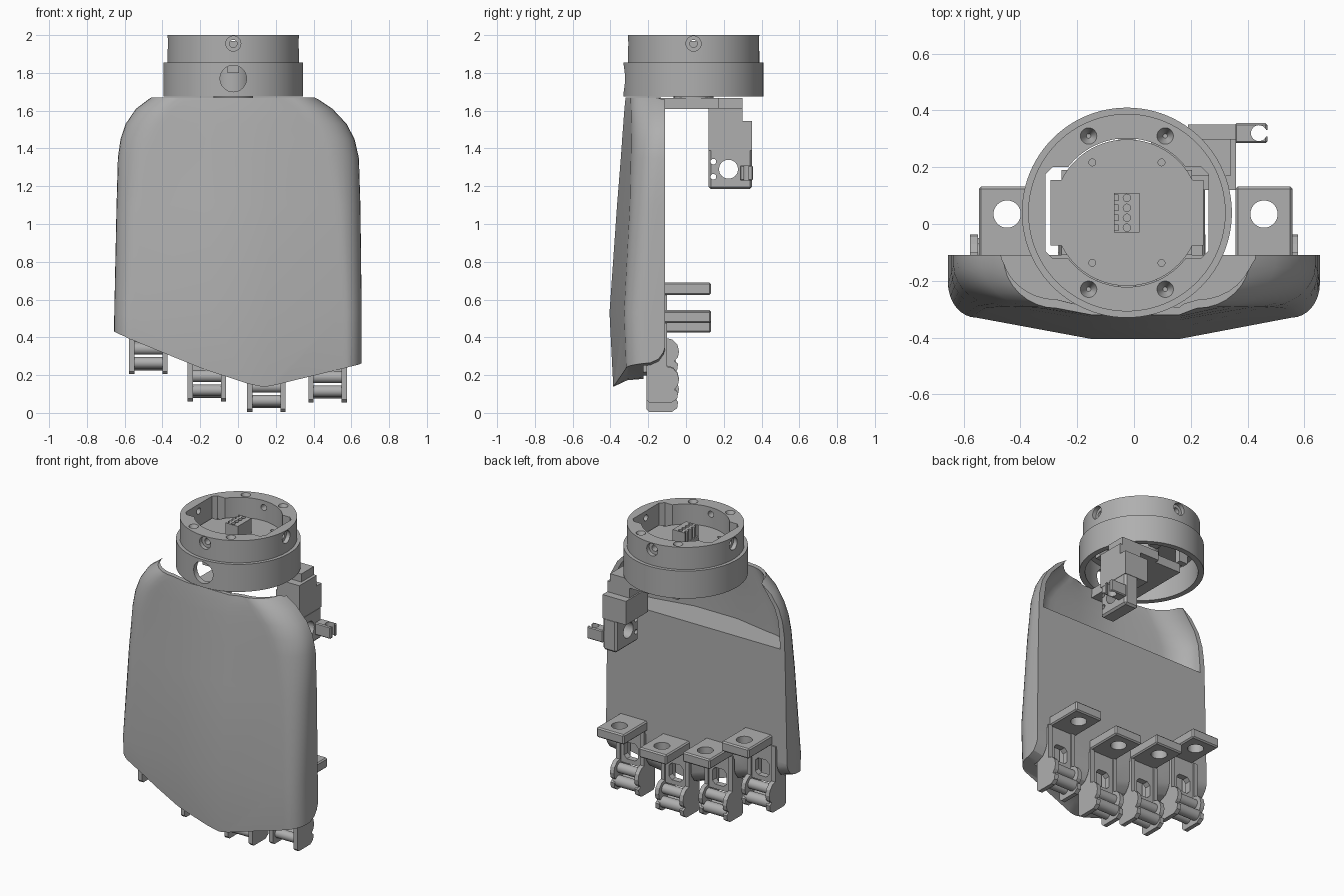
import bpy, bmesh, math
from mathutils import Vector, Matrix

cube = bpy.data.objects.get("Cube")
if cube:
    bpy.data.objects.remove(cube, do_unlink=True)

grey = bpy.data.materials.new("plain_grey")
grey.use_nodes = True
COLOUR = (0.43, 0.43, 0.43, 1)
grey.diffuse_color = COLOUR
grey.node_tree.nodes["Principled BSDF"].inputs["Base Color"].default_value = COLOUR


def make(name, bm):
    bmesh.ops.recalc_face_normals(bm, faces=bm.faces)
    mesh = bpy.data.meshes.new(name)
    bm.to_mesh(mesh)
    bm.free()
    mesh.materials.append(grey)
    obj = bpy.data.objects.new(name, mesh)
    bpy.context.collection.objects.link(obj)
    return obj


def box(name, x, y, z, bevel=0):
    bm = bmesh.new()
    bmesh.ops.create_cube(bm, size=1)
    for v in bm.verts:
        for i, (lo, hi) in enumerate((x, y, z)):
            v.co[i] = lo if v.co[i] < 0 else hi
    if bevel:
        bmesh.ops.bevel(bm, geom=bm.edges[:], offset=bevel, segments=1, affect='EDGES')
    return make(name, bm)


def rod(name, a, b, r, r2=None, sides=48):
    a, b = Vector(a), Vector(b)
    bm = bmesh.new()
    turn = (b - a).to_track_quat('Z', 'Y').to_matrix().to_4x4()
    bmesh.ops.create_cone(bm, cap_ends=True, segments=sides, radius1=r,
                          radius2=r if r2 is None else r2, depth=(b - a).length,
                          matrix=Matrix.Translation((a + b) / 2) @ turn)
    return make(name, bm)


def skin(name, sections):
    # closed solid through matching cross-sections
    bm = bmesh.new()
    rings = [[bm.verts.new(p) for p in points] for points in sections]
    for a, b in zip(rings, rings[1:]):
        for i in range(len(a)):
            j = (i + 1) % len(a)
            bm.faces.new((a[i], a[j], b[j], b[i]))
    bm.faces.new(rings[0])
    bm.faces.new(rings[-1])
    return make(name, bm)


def prism(name, profile, x0, x1):
    # side profile in y and z, extruded along x
    return skin(name, [[(x, y, z) for y, z in profile] for x in (x0, x1)])


def boolean(obj, other, op='DIFFERENCE'):
    mod = obj.modifiers.new("cut", 'BOOLEAN')
    mod.operation, mod.object, mod.solver = op, other, 'EXACT'
    graph = bpy.context.evaluated_depsgraph_get()
    mesh = bpy.data.meshes.new_from_object(obj.evaluated_get(graph))
    obj.modifiers.clear()
    if len(mesh.polygons):  # keep the part if a cut would remove it all
        obj.data = mesh
    bpy.data.objects.remove(other, do_unlink=True)


def smooth(obj, angle=32):
    bpy.ops.object.select_all(action='DESELECT')
    obj.select_set(True)
    bpy.context.view_layer.objects.active = obj
    bpy.ops.object.shade_smooth_by_angle(angle=math.radians(angle))


def shell(name, rows, back, inset=0):
    # each row: height, left, right, front y, corner y, corner radii
    sections = []
    for z, xl, xr, yf, yc, rx, ry in rows:
        xl, xr, yf, yc = xl + inset, xr - inset, yf + inset, yc + inset
        arc = [math.pi / 2 * i / 8 for i in range(9)]
        left = [(xl + rx - rx * math.cos(a), yc + ry - ry * math.sin(a)) for a in arc]
        right = [(xr + xl - x, y) for x, y in reversed(left)]
        points = [(xl, back)] + left + [(-.15, yf), (.16, yf)] + right + [(xr, back)]
        sections.append([(x, y, z) for x, y in points])
    return skin(name, sections)


# Palm shell, trimmed to its slanted lower edge and hollowed at the top
lower = [(0, -.66, .655, -.378, -.31, .1, .12), (.53, -.655, .655, -.405, -.33, .1, .12),
         (1.1, -.643, .648, -.365, -.3, .14, .13)]
upper = [(1.35, -.636, .64, -.345, -.295, .19, .15), (1.45, -.622, .617, -.338, -.293, .2, .16),
         (1.53, -.595, .575, -.332, -.293, .21, .17), (1.61, -.54, .5, -.326, -.295, .2, .175),
         (1.67, -.46, .41, -.32, -.297, .19, .18)]
palm = shell("palm_shell", lower + upper, -.11)
outline = [(-.8, .437), (.05, .155), (.13, .138), (.2, .145), (.8, .244), (.8, 3), (-.8, 3)]
trim = [(-.6, 0), (-.385, 0), (-.31, .035), (-.19, .045), (-.145, .065), (-.12, .1), (-.1, .16)]
boolean(palm, skin("outline", [[(x, y, z + dz) for x, z in outline] for y, dz in trim]), 'INTERSECT')
boolean(palm, shell("cavity", [(1.27,) + upper[0][1:]] + upper[1:-1]
                    + [(1.72,) + upper[-1][1:]], -.05, .03))

# Finger mounts
ear = [(-.21, .015), (-.195, 0), (-.075, 0), (-.047, .02), (-.042, .055), (-.062, .068),
       (-.043, .09), (-.037, .12), (-.045, .155), (-.07, .182), (-.1, .19), (-.1, .42),
       (-.15, .42), (-.21, .35)]
for name, cx, pad_x, z0 in (("outer", -.475, -.447, .205), ("ring", -.165, -.165, .06),
                            ("middle", .15, .15, .005), ("index", .475, .458, .055)):
    boolean(palm, box("slot", (cx - .108, cx + .108), (-.225, 0), (z0 - .2, z0 + .4)))
    pad = box(name + "_finger_pad", (pad_x - .1, pad_x + .1), (-.14, .132),
              (z0 + .42, z0 + .485), .008)
    boolean(pad, rod("hole", (pad_x, .035, 0), (pad_x, .035, 2), .048))
    strap = box(name + "_finger_strap", (cx - .1, cx + .1), (-.15, -.11), (z0 + .17, z0 + .43))
    boolean(strap, box("window", (cx - .05, cx + .05), (-.3, 0), (z0 + .2, z0 + .31), .02))
    for side in (-1, 1):
        x = cx + side * .088
        prism(name + "_finger_ear", [(y, z + z0) for y, z in ear], x - .014, x + .014)
    for y, z, r in ((-.085, .055, .035), (-.16, .06, .03), (-.1, .135, .032)):
        smooth(rod(name + "_finger_pin", (cx - .09, y, z0 + z), (cx + .09, y, z0 + z), r, sides=24))
smooth(palm, 25)

# Wrist rings
CX, CY = -.025, .04


def column(name, z0, z1, r, dx=0, dy=0, r2=None):
    return rod(name, (CX + dx, CY + dy, z0), (CX + dx, CY + dy, z1), r, r2, 96)


collar = column("wrist_collar", 1.675, 1.855, .37)
boolean(collar, column("bore", 1.6, 1.9, .335))
boolean(collar, rod("port", (CX, -.5, 1.77), (CX, 0, 1.77), .07))
smooth(collar)

top_ring = column("wrist_top_ring", 1.85, 2, .348)
boolean(top_ring, column("bore", 1.8, 2.1, .262))
boolean(top_ring, box("flats", (CX - .287, CX + .287), (CY - .16, CY + .16), (1.8, 2.1), .025))
for sx in (-1, 1):
    for sy in (-1, 1):
        boolean(top_ring, column("sink", 1.95, 2.01, .008, sx * .135, sy * .27, .033))
for i in range(4):
    d = Vector((math.sin(i * math.pi / 2), -math.cos(i * math.pi / 2), 0))
    c = Vector((CX, CY, 1.955))
    boolean(top_ring, rod("bolt_bore", c + d * .32, c + d * .4, .04, sides=24))
    boolean(top_ring, rod("bolt_hole", c + d * .2, c + d * .4, .02, sides=24))
smooth(top_ring)

# Inner deck and terminal block
deck = column("wrist_deck", 1.84, 1.87, .258)
boolean(deck, box("wing", (CX - .27, CX + .27), (CY - .115, CY + .115), (1.84, 1.87)), 'UNION')
for sx in (-1, 1):
    for sy in (-1, 1):
        boolean(deck, column("screw_hole", 1.855, 1.9, .012, sx * .122, sy * .177))
        box("deck_tab", (CX + sx * .2 - .03, CX + sx * .2 + .03),
            (CY + sy * .13 - .02, CY + sy * .13 + .02), (1.75, 1.855))
box("deck_bridge", (CX - .03, CX + .03), (CY - .33, CY + .33), (1.8, 1.84))
block = box("terminal_block", (-.07, .02), (-.03, .11), (1.865, 1.97))
for i in range(4):
    y = -.013 + i * .035
    boolean(block, rod("socket", (-.025, y, 1.94), (-.025, y, 2), .013, sides=20))
    boolean(block, box("notch", (-.08, -.055), (y - .01, y + .01), (1.9, 2)))

# Wrist joint and arm to the thumb
smooth(column("wrist_post", 1.66, 1.845, .105))
box("wrist_arm", (-.13, .08), (-.31, .27), (1.61, 1.668))
box("thumb_arm", (.06, .34), (.17, .3), (1.61, 1.668))

# Thumb mount
box("thumb_neck", (.2, .36), (.12, .3), (1.545, 1.615))
box("thumb_upper_block", (.19, .36), (.12, .35), (1.39, 1.545))
cheek = box("thumb_hinge_block", (.26, .36), (.12, .35), (1.185, 1.4), .012)
boolean(cheek, rod("hole", (.1, .225, 1.29), (.5, .225, 1.29), .05))
for z in (1.25, 1.33):
    boolean(cheek, rod("pin_hole", (.1, .145, z), (.5, .145, z), .015, sides=20))
tab = box("thumb_tab", (.355, .47), (.285, .355), (1.23, 1.31), .006)
boolean(tab, rod("hole", (.44, .32, 1), (.44, .32, 1.6), .028))
boolean(tab, box("tab_slot", (.45, .5), (.308, .332), (1, 1.6)))
